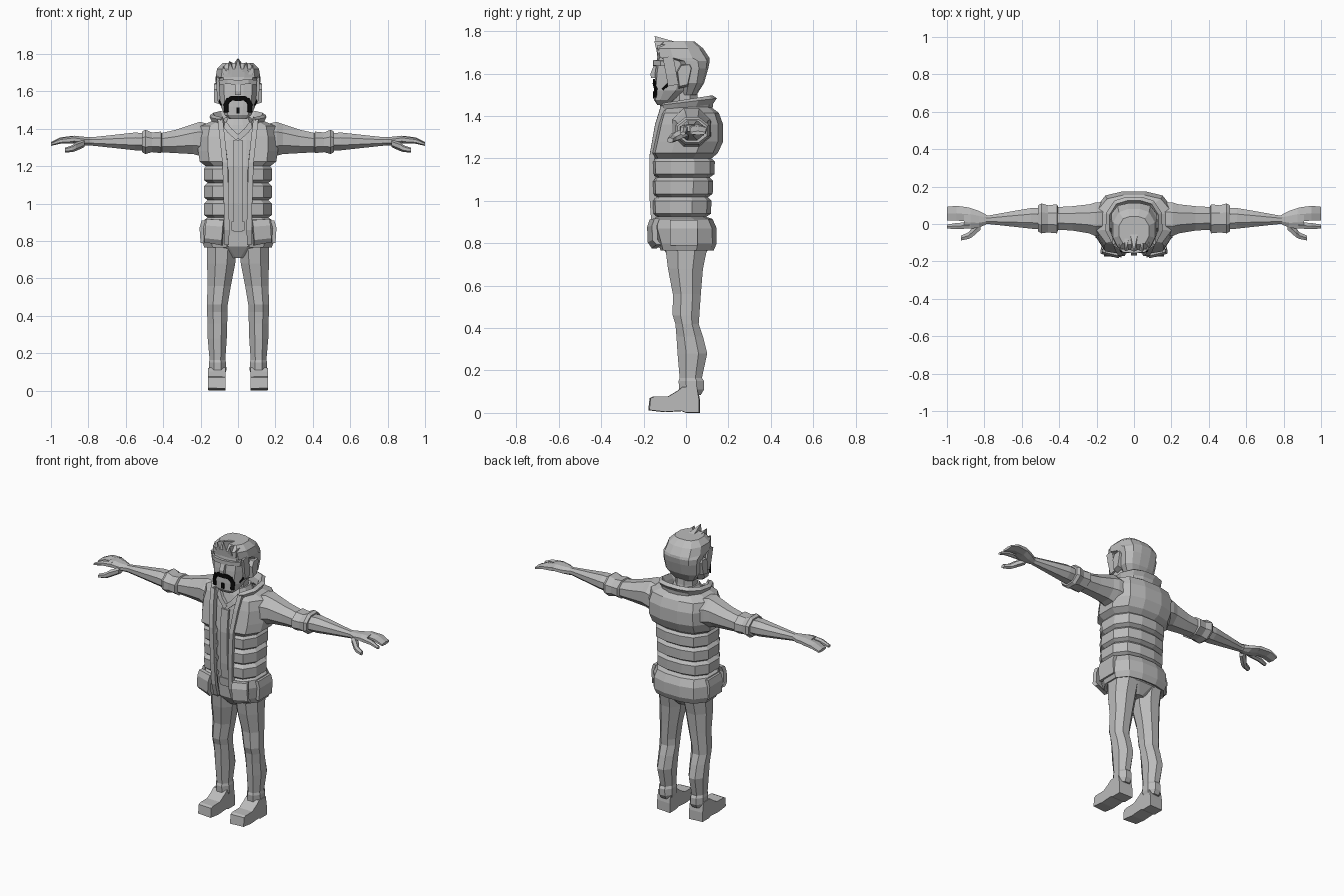
import bpy, bmesh, math
from mathutils import Vector


def material(name, rgb):
    m = bpy.data.materials.new(name)
    m.diffuse_color = (*rgb, 1)
    return m


GREY = material("plain grey", (0.5, 0.5, 0.5))
BLACK = material("black", (0.003, 0.003, 0.003))


def finish(name, bm, mat=GREY, mirror=False):
    bmesh.ops.recalc_face_normals(bm, faces=bm.faces)
    me = bpy.data.meshes.new(name)
    bm.to_mesh(me)
    bm.free()
    me.materials.append(mat)
    ob = bpy.data.objects.new(name, me)
    bpy.context.collection.objects.link(ob)
    if mirror:
        mod = ob.modifiers.new("mirror", 'MIRROR')
        mod.use_mirror_merge = False
    return ob


def ngon(n):
    """Regular polygon scaled to fill the unit square, flat side forward."""
    c = math.cos(math.pi / n)
    return [(math.cos((k + .5) * math.tau / n) / c, math.sin((k + .5) * math.tau / n) / c)
            for k in range(n)]


def loft(name, rings, prof, axis='z', is_open=False, tilt=0, mirror=False, mat=GREY):
    """Skin rings (t, a0, a1, b0, b1[, front gap]) along z (a=x, b=y) or x (a=y, b=z)."""
    bm = bmesh.new()
    rows = []
    for t, a0, a1, b0, b1, *gap in rings:
        row = []
        for k, (u, v) in enumerate(prof):
            a, b = (a0 + a1) / 2 + u * (a1 - a0) / 2, (b0 + b1) / 2 + v * (b1 - b0) / 2
            if gap and k in (0, len(prof) - 1):
                a = math.copysign(gap[0], u)
            co = (a, b, t + tilt * v) if axis == 'z' else (t, a, b)
            row.append(bm.verts.new(co))
        rows.append(row)
    n = len(prof)
    for r, s in zip(rows, rows[1:]):
        for k in range(n - 1 if is_open else n):
            j = (k + 1) % n
            bm.faces.new((r[k], r[j], s[j], s[k]))
    if not is_open:
        bm.faces.new(rows[0])
        bm.faces.new(rows[-1])
    return finish(name, bm, mat, mirror)


def bar(name, pts, width, depth, normal=(0, -1, 0), mat=GREY, mirror=True):
    """Sweep a flat rectangle along points; normal is the outward direction."""
    bm = bmesh.new()
    pts, nrm = [Vector(p) for p in pts], Vector(normal).normalized()
    rows = []
    for i, p in enumerate(pts):
        tan = pts[min(i + 1, len(pts) - 1)] - pts[max(i - 1, 0)]
        s = tan.cross(nrm).normalized() * width / 2
        d = nrm * depth / 2
        rows.append([bm.verts.new(p + q) for q in (s + d, s - d, -s - d, d - s)])
    for r, s in zip(rows, rows[1:]):
        for k in range(4):
            bm.faces.new((r[k], r[k - 1], s[k - 1], s[k]))
    bm.faces.new(rows[0])
    bm.faces.new(rows[-1])
    return finish(name, bm, mat, mirror)


def prism(name, outline, x0, x1, taper=0.0):
    """Side outline (y, z) extruded along x and mirrored; taper shrinks the outer face."""
    bm = bmesh.new()
    cy = sum(p[0] for p in outline) / len(outline)
    cz = sum(p[1] for p in outline) / len(outline)
    r = [bm.verts.new((x0, y, z)) for y, z in outline]
    s = [bm.verts.new((x1, y + (cy - y) * taper, z + (cz - z) * taper)) for y, z in outline]
    for k in range(len(r)):
        bm.faces.new((r[k - 1], r[k], s[k], s[k - 1]))
    bm.faces.new(r)
    bm.faces.new(s)
    return finish(name, bm, GREY, True)


OCT = ngon(8)
half = [(.3, -1), (.75, -.9), (1, -.4), (1, .35), (.72, .85), (.28, 1)]
BODY = half + [(-u, v) for u, v in reversed(half)]

# Shirt and hips
loft("shirt", [(.84, -.13, .13, -.11, .08), (1.0, -.13, .13, -.125, .07),
               (1.2, -.14, .14, -.13, .09), (1.34, -.15, .15, -.105, .11),
               (1.42, -.09, .09, -.085, .08), (1.46, -.07, .07, -.07, .07)], BODY)
bar("shirt_neckline", [(0, -.118, 1.35), (.045, -.103, 1.39), (.075, -.085, 1.43)], .03, .02)
bar("shirt_fly", [(0, -.125, 1.34), (0, -.14, 1.2), (0, -.135, 1.0), (0, -.12, .85)],
    .05, .015, mirror=False)
bar("buckle", [(0, -.125, .905), (0, -.12, .855)], .07, .025, mirror=False)
loft("hips", [(.71, -.04, .04, -.06, .06), (.77, -.165, .165, -.105, .105),
              (.86, -.165, .165, -.11, .1)], BODY)

# Quilted vest: padded bands with pinched seams, then a bulky yoke
rings = [(.765, -.18, .18, -.12, .13, .06), (.80, -.193, .193, -.13, .145, .06),
         (.87, -.193, .193, -.15, .145, .055), (.915, -.178, .178, -.15, .125, .055)]
for i in range(3):
    z = .925 + i * .093
    back = .108 + .008 * i
    rings += [(z, -.163, .163, -.138, back - .012, .055),
              (z + .015, -.182, .182, -.157, back + .01, .055),
              (z + .075, -.182, .182, -.16, back + .012, .055)]
rings += [(1.2, -.172, .172, -.145, .12, .06), (1.225, -.205, .205, -.162, .15, .06),
          (1.28, -.213, .213, -.15, .175, .065), (1.36, -.213, .213, -.132, .175, .075),
          (1.415, -.2, .2, -.115, .155, .08), (1.445, -.13, .13, -.095, .115, .075)]
vest = loft("vest", rings, BODY, is_open=True)
shell = vest.modifiers.new("padding", 'SOLIDIFY')
shell.thickness, shell.offset = .022, -1

collar = loft("vest_collar", [(1.415, -.105, .105, -.10, .10, .075), (1.45, -.115, .115, -.095, .105, .07),
                              (1.48, -.13, .13, -.105, .125, .08)], BODY, is_open=True, tilt=.018)
shell = collar.modifiers.new("padding", 'SOLIDIFY')
shell.thickness, shell.offset = .025, -1
bar("vest_placket", [(.095, -.107, 1.45), (.085, -.135, 1.36), (.07, -.16, 1.22), (.062, -.16, 1.0),
                     (.06, -.15, .86), (.062, -.125, .78)], .028, .022)
bar("vest_pocket", [(.13, -.138, .785), (.13, -.157, .81), (.125, -.16, .88), (.12, -.148, .915)],
    .095, .025, (.25, -1, 0))
bar("vest_pocket_flap", [(.19, -.01, .79), (.196, -.01, .87), (.184, -.01, .91)], .13, .02, (1, 0, 0))

# Sleeves, cuffs, forearms
loft("sleeve", [(.13, -.06, .12, 1.24, 1.42), (.205, -.065, .115, 1.255, 1.437),
                (.24, -.05, .105, 1.265, 1.425), (.33, -.035, .095, 1.27, 1.395),
                (.42, -.03, .09, 1.275, 1.375)], OCT, 'x', mirror=True)
loft("sleeve_cuff", [(.405, -.03, .09, 1.28, 1.37), (.412, -.05, .105, 1.27, 1.385),
                     (.46, -.045, .10, 1.275, 1.38), (.495, -.05, .11, 1.265, 1.395),
                     (.512, -.04, .1, 1.275, 1.385)], OCT, 'x', mirror=True)
loft("forearm", [(.48, -.03, .085, 1.285, 1.375), (.55, -.025, .085, 1.285, 1.38),
                 (.64, -.015, .07, 1.295, 1.37), (.78, .0, .045, 1.31, 1.355),
                 (.82, -.005, .055, 1.313, 1.355)], OCT, 'x', mirror=True)

# Hands: palm, two finger groups, thumb
loft("palm", [(.79, -.002, .05, 1.31, 1.355), (.83, -.02, .07, 1.312, 1.358),
              (.875, -.025, .085, 1.322, 1.363), (.91, -.02, .09, 1.328, 1.358)], OCT, 'x', mirror=True)
loft("fingers", [(.88, .015, .088, 1.325, 1.36), (.95, .018, .097, 1.325, 1.352),
                 (1.0, .02, .092, 1.312, 1.328)], ngon(6), 'x', mirror=True)
loft("index_finger", [(.88, -.025, .01, 1.325, 1.358), (.95, -.026, .005, 1.322, 1.348),
                      (1.0, -.025, -.003, 1.31, 1.325)], ngon(6), 'x', mirror=True)
loft("thumb", [(.82, -.03, .02, 1.305, 1.34), (.865, -.07, -.02, 1.285, 1.325),
               (.885, -.08, -.045, 1.278, 1.31), (.925, -.088, -.062, 1.275, 1.297)],
     ngon(6), 'x', mirror=True)

# Trousers with knee folds and rolled hems
loft("trouser_leg", [(.085, .07, .15, -.02, .07), (.11, .062, .156, -.032, .085),
                     (.15, .064, .156, -.035, .085), (.165, .068, .152, -.03, .075),
                     (.28, .06, .162, -.04, .1), (.36, .058, .162, -.045, .08),
                     (.42, .055, .166, -.05, .06), (.46, .055, .166, -.063, .063),
                     (.56, .038, .163, -.062, .07), (.68, .015, .165, -.085, .08),
                     (.8, .005, .165, -.1, .105)], OCT, mirror=True)

# Shoes
prism("shoe", [(-.178, .012), (-.172, .07), (-.155, .077), (-.085, .078), (-.04, .105), (-.015, .125),
               (.055, .125), (.066, .06), (.066, .0), (.0, .0), (-.02, .008), (-.1, .003)], .068, .16, .04)

# Neck and face
loft("neck", [(1.4, -.065, .065, -.07, .07), (1.47, -.06, .06, -.065, .055),
              (1.56, -.06, .06, -.065, .05)], OCT)
loft("face", [(1.452, -.045, .045, -.135, -.09), (1.475, -.072, .072, -.15, -.055),
              (1.52, -.092, .092, -.15, .0), (1.6, -.1, .1, -.146, .04),
              (1.68, -.103, .103, -.135, .06)], BODY)
bar("nose", [(0, -.135, 1.645), (0, -.153, 1.60), (0, -.15, 1.58)], .03, .03, mirror=False)
bar("brow", [(.0, -.145, 1.648), (.055, -.142, 1.652), (.1, -.11, 1.648)], .025, .02)

# Hair: cap, sideburns and swept tufts; ears
loft("hair", [(1.5, -.068, .068, -.02, .05), (1.555, -.108, .108, -.02, .085),
              (1.625, -.117, .117, -.03, .105), (1.66, -.12, .12, -.06, .112),
              (1.675, -.12, .12, -.135, .11), (1.72, -.112, .112, -.14, .08),
              (1.752, -.08, .08, -.11, .04)], BODY)
bar("sideburn", [(.108, -.085, 1.68), (.106, -.07, 1.6), (.1, -.06, 1.545)], .05, .015, (1, 0, 0))
for i, (x, y, z, w) in enumerate([(0, -.148, 1.778, .05), (.045, -.15, 1.755, .04),
                                  (-.045, -.145, 1.762, .04), (.08, -.135, 1.735, .035),
                                  (-.08, -.135, 1.73, .035)]):
    bm = bmesh.new()
    tip = bm.verts.new((x, y, z))
    base = [bm.verts.new(p) for p in ((x * .8 - w / 2, -.135, 1.69), (x * .8 + w / 2, -.135, 1.69),
                                      (x * .8 + w / 2, -.03, 1.745), (x * .8 - w / 2, -.03, 1.745))]
    for k in range(4):
        bm.faces.new((base[k - 1], base[k], tip))
    bm.faces.new(base)
    finish("hair_tuft_%d" % i, bm)
prism("ear", [(-.035, 1.53), (-.045, 1.61), (-.025, 1.645), (.02, 1.65), (.03, 1.63), (.01, 1.54)],
      .095, .128, .15)

# Moustache, chin patch and thin jaw beard
bar("moustache", [(0, -.152, 1.562), (.035, -.151, 1.563), (.058, -.146, 1.545)], .026, .008, mat=BLACK)
bar("moustache_end", [(.05, -.15, 1.56), (.064, -.143, 1.53), (.062, -.147, 1.488)],
    .024, .009, (.35, -1, 0), BLACK)
bar("chin_patch", [(0, -.152, 1.515), (0, -.152, 1.482)], .018, .009, mat=BLACK, mirror=False)
bar("jaw_beard", [(.085, -.11, 1.525), (.096, -.09, 1.545), (.104, -.06, 1.57)],
    .012, .009, (1, -.35, 0), BLACK)
